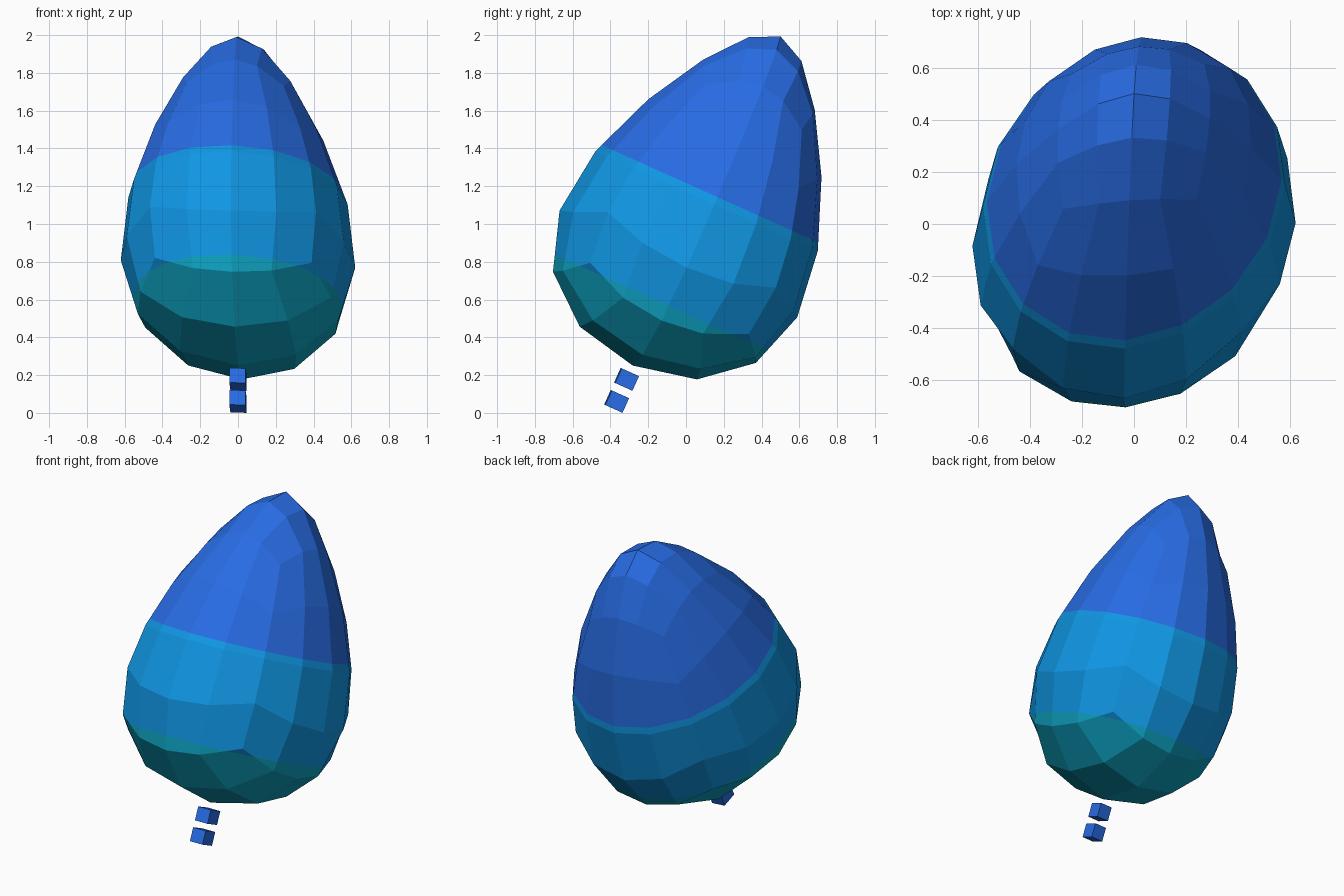
import bpy, bmesh, math
from mathutils import Matrix, Vector

if "Cube" in bpy.data.objects:
    bpy.data.objects.remove(bpy.data.objects["Cube"])

TILT = math.radians(24.2)
# Local frame: z runs along the egg's long axis, leaning towards the back
FRAME = Matrix.Rotation(-TILT, 4, 'X') @ Matrix.Translation((0, -0.36, 0))


def material(name, rgb):
    m = bpy.data.materials.new(name)
    m.diffuse_color = (*rgb, 1)
    m.use_nodes = True
    m.node_tree.nodes["Principled BSDF"].inputs["Base Color"].default_value = m.diffuse_color
    return m


blue = material("deep_blue", (0.021, 0.150, 0.775))
sky = material("sky_blue", (0.005, 0.305, 0.770))
teal = material("teal", (0.004, 0.352, 0.520))


def skew(p):
    # Slight sideways squash along a turned direction
    return Vector((0.9 * p.x + 0.055 * p.y, p.y + 0.07 * p.x, p.z))


def finish(name, bm, mats):
    bmesh.ops.recalc_face_normals(bm, faces=bm.faces)
    me = bpy.data.meshes.new(name)
    bm.to_mesh(me)
    bm.free()
    for m in mats:
        me.materials.append(m)
    ob = bpy.data.objects.new(name, me)
    bpy.context.collection.objects.link(ob)
    return ob


# Balloon envelope: rounded cube grid, stretched and tapered into an egg
bm = bmesh.new()
bmesh.ops.create_cube(bm, size=2)
bmesh.ops.subdivide_edges(bm, edges=bm.edges, cuts=3, use_grid_fill=True)
for v in bm.verts:
    s = Vector([math.tan(c * math.pi / 4) for c in v.co]).normalized()
    taper = 0.645 - 0.265 * s.z
    v.co = skew(Vector((s.x * taper, s.y * taper, 1.068 + 0.955 * s.z)))

# Colour bands cut across the long axis
BANDS = (0.48, 1.11)
for h in BANDS:
    bmesh.ops.bisect_plane(bm, geom=bm.verts[:] + bm.edges[:] + bm.faces[:],
                           plane_co=(0, 0, h), plane_no=(0, 0, 1))
for f in bm.faces:
    h = f.calc_center_median().z
    f.material_index = sum(h > b for b in BANDS)
bm.transform(FRAME)
finish("balloon_envelope", bm, (teal, sky, blue))

# Two small string blocks hanging below
for i, h in enumerate((0.033, -0.095)):
    bm = bmesh.new()
    bmesh.ops.create_cube(bm, size=1)
    for v in bm.verts:
        c = v.co
        v.co = skew(Vector((c.x * 0.096, c.y * 0.1, c.z * 0.085 + h)))
    bm.transform(FRAME)
    finish(f"string_block_{i + 1}", bm, (blue,))
